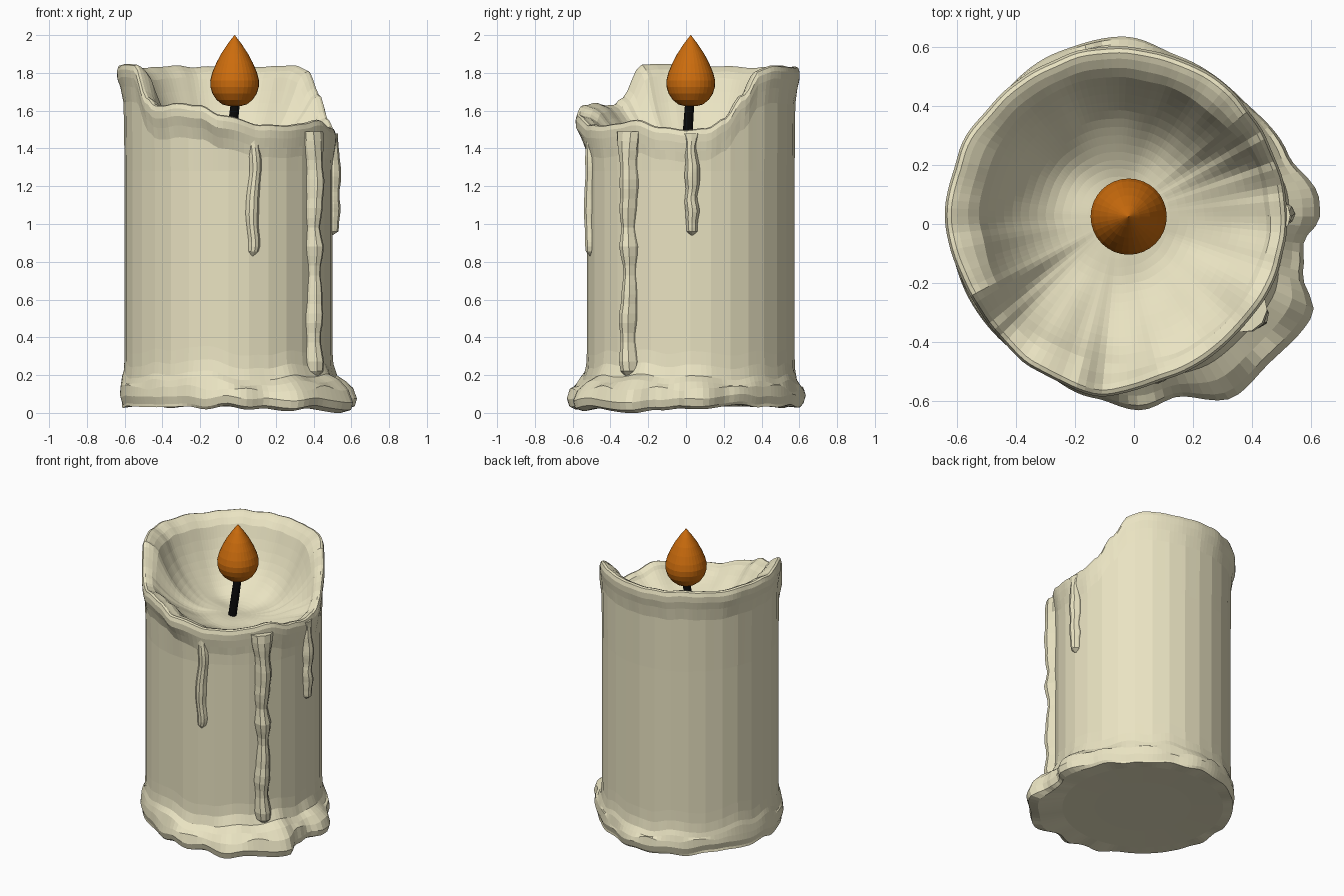
import bpy, bmesh, math
from mathutils import Vector, noise

if "Cube" in bpy.data.objects:
    bpy.data.objects.remove(bpy.data.objects["Cube"])

CX, CY, R = -0.05, 0.025, 0.55      # wax column axis and radius
SEG = 128


def material(name, rgb):
    m = bpy.data.materials.new(name)
    m.diffuse_color = (*rgb, 1)
    m.use_nodes = True
    m.node_tree.nodes["Principled BSDF"].inputs["Base Color"].default_value = m.diffuse_color
    return m


WAX = material("wax", (0.82, 0.77, 0.54))
FLAME = material("flame_orange", (0.60, 0.15, 0.004))
BLACK = material("wick_black", (0.003, 0.003, 0.003))


def loft(name, rings, mat):
    """Skin a stack of equal-sized rings and close both ends with a fan."""
    bm = bmesh.new()
    rows = [[bm.verts.new(p) for p in ring] for ring in rings]
    n = len(rows[0])
    for a, b in zip(rows, rows[1:]):
        for i in range(n):
            j = (i + 1) % n
            bm.faces.new((a[i], a[j], b[j], b[i]))
    for row in (rows[0], rows[-1]):
        mid = bm.verts.new(sum((v.co for v in row), Vector()) / n)
        for i in range(n):
            bm.faces.new((row[i], row[(i + 1) % n], mid))
    bmesh.ops.recalc_face_normals(bm, faces=bm.faces)
    me = bpy.data.meshes.new(name)
    bm.to_mesh(me)
    bm.free()
    me.materials.append(mat)
    ob = bpy.data.objects.new(name, me)
    bpy.context.collection.objects.link(ob)
    return ob


def lookup(table, x):
    """Smooth interpolation in a table of (position, value)."""
    for (a, va), (b, vb) in zip(table, table[1:]):
        if a <= x <= b:
            t = (x - a) / (b - a)
            return va + (vb - va) * t * t * (3 - 2 * t)
    return table[-1][1]


# By angle in degrees: height of the melted rim, reach of the bottom puddle, rim overhang
RIM = [(0, 1.50), (8, 1.51), (19, 1.56), (30, 1.69), (41, 1.82), (52, 1.84),
       (75, 1.83), (100, 1.835), (140, 1.83), (175, 1.84), (195, 1.85),
       (208, 1.84), (220, 1.67), (227, 1.62), (240, 1.645), (254, 1.63),
       (265, 1.58), (286, 1.53), (310, 1.53), (330, 1.545), (345, 1.51), (360, 1.50)]
SKIRT = [(0, 0.68), (5, 0.68), (20, 0.61), (45, 0.575), (70, 0.58), (88, 0.61),
         (110, 0.595), (140, 0.57), (180, 0.575), (210, 0.58), (240, 0.58),
         (262, 0.62), (277, 0.66), (287, 0.64), (303, 0.725), (315, 0.71),
         (333, 0.735), (343, 0.65), (352, 0.63), (360, 0.68)]
FLARE = [(0, 0.015), (30, 0.01), (60, 0.02), (120, 0.025), (180, 0.035), (215, 0.02),
         (240, 0.04), (262, 0.055), (285, 0.025), (320, 0.012), (360, 0.015)]


def wobble(a, z, scale=3.0):
    return noise.noise(Vector((math.cos(a) * scale, math.sin(a) * scale, z * 5 + 0.37)))


def wax_profile(i):
    """Outline (radius, z) from underside, up the wall, over the rim, into the bowl."""
    a = 2 * math.pi * i / SEG
    d = math.degrees(a)
    h, s, fl = lookup(RIM, d), lookup(SKIRT, d), lookup(FLARE, d)
    t = (h - 1.5) / 0.35                            # 1 on the tall side
    # column has 32 flat sides
    k = (a % (math.pi / 16)) - math.pi / 32
    col = R * math.cos(math.pi / 32) / math.cos(k)
    low = max(0.0, 0.04 - 0.25 * max(0, s - 0.57) + 0.025 * wobble(a, 7, 4))
    top = 0.20 + 0.05 * wobble(a, 3)
    e = s - R
    h += 0.012 * wobble(a, 4, 6)
    fl += 0.008 * wobble(a, 9, 5)
    lip = R + fl
    rin = 0.50 - 0.03 * t + 0.01 * wobble(a, 6, 4)
    pts = [(0.3, 0.04), (0.5, 0.035), (R + e * 0.6, low), (s - 0.012, low + 0.015),
           (s, low + 0.055), (s - 0.15 * e, 0.13 + 0.03 * wobble(a, 1, 5)),
           (R + 0.55 * e, top - 0.03), (R + 0.2 * e, top),
           (col + 0.04 * e, top + 0.06), (col, top + 0.13), (col, 0.8), (col, 1.28),
           (col + 0.15 * fl, h - 0.2 + 0.03 * (1 - t)),
           (R + 0.55 * fl, h - 0.12), (lip, h - 0.07), (lip + 0.002, h - 0.03),
           (lip - 0.006, h - 0.005), (lip - 0.02, h), (lip - 0.04, h - 0.008)]
    # rim slopes inward to the bowl edge
    edge = h - 0.03 - 0.035 * t
    pts += [((lip - 0.04 + rin) / 2, (h - 0.006 + edge) / 2 + 0.006), (rin, edge)]
    # bowl sinking to the wick
    for q in range(1, 17):
        f = 1 - q / 16.8
        r = rin * f
        x, y = r * math.cos(a), r * math.sin(a)
        dent = 0.035 * noise.noise(Vector((5 * x, 5 * y, 2.3)))
        pts.append((r, 1.375 + (edge - 1.375) * f ** 3.2 + dent * (1 - f ** 4)))
    return [(CX + r * math.cos(a), CY + r * math.sin(a), z) for r, z in pts]


columns = [wax_profile(i) for i in range(SEG)]
loft("wax_body", list(zip(*columns)), WAX)


# Wax drips running down the wall
def drip(name, angle, z_top, z_end, width, depth, seed):
    rings, n = [], 26
    for k in range(n + 1):
        f = k / n
        z = z_top + (z_end - z_top) * f
        wob = noise.noise(Vector((seed, f * (z_top - z_end) * 8, 0.4)))
        end = math.sqrt(max(0.03, 1 - max(0, (f - 0.93) / 0.07) ** 2))
        w = width * (1 + 0.4 * wob + 0.7 * max(0, 1 - f * 8)) * end
        dp = depth * (1 + 0.35 * wob) * end
        a = math.radians(angle) + 0.03 * noise.noise(Vector((seed, 5.3, f * 5)))
        out = Vector((math.cos(a), math.sin(a), 0))
        side = Vector((-out.y, out.x, 0))
        base = Vector((CX, CY, z)) + out * (R - 0.008)
        rings.append([base + out * dp * math.cos(q) + side * w * math.sin(q)
                      for q in (2 * math.pi * j / 10 for j in range(10))])
    loft(name, rings, WAX)


drip("drip_front", 284, 1.48, 0.83, 0.033, 0.035, 1.3)
drip("drip_long", 323.5, 1.49, 0.17, 0.046, 0.065, 4.7)
drip("drip_right", 0.5, 1.48, 0.94, 0.035, 0.046, 8.2)


# Wick, leaning slightly
def circle(x, y, z, r, n):
    return [(x + r * math.cos(2 * math.pi * i / n),
             y + r * math.sin(2 * math.pi * i / n), z) for i in range(n)]


loft("wick", [circle(-0.05, 0.0, 1.33, 0.026, 12), circle(-0.03, 0.01, 1.5, 0.026, 12),
              circle(-0.01, 0.022, 1.68, 0.024, 12)], BLACK)

# Teardrop flame
TEAR = [(0.03, 1.624), (0.065, 1.633), (0.095, 1.657), (0.117, 1.69), (0.128, 1.725),
        (0.129, 1.76), (0.119, 1.80), (0.098, 1.85), (0.072, 1.90), (0.037, 1.953), (0.001, 2.0)]
loft("flame", [circle(-0.018, 0.025, z, r, 32) for r, z in TEAR], FLAME)
